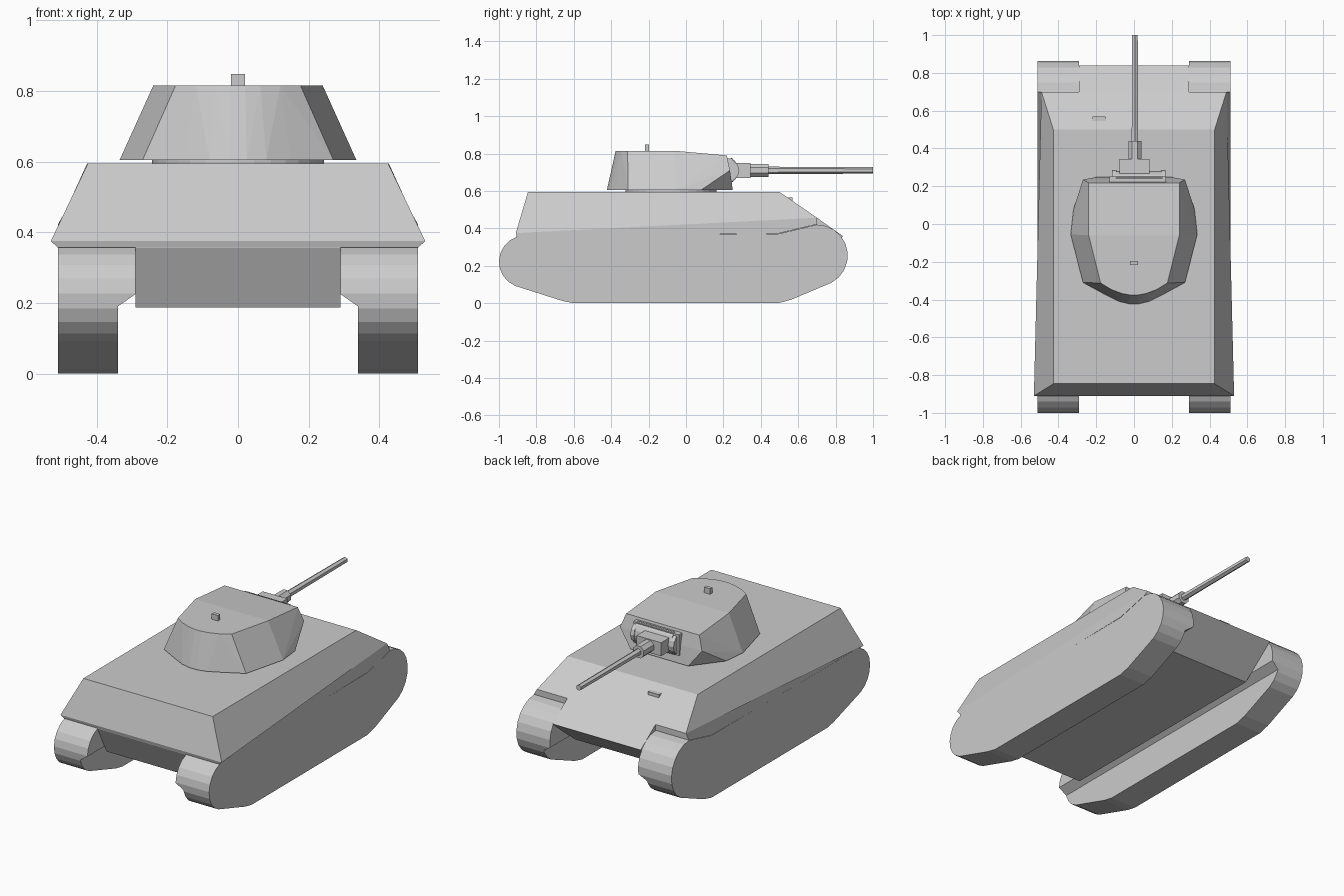
import bpy, bmesh, math
from mathutils import Vector

if "Cube" in bpy.data.objects:
    bpy.data.objects.remove(bpy.data.objects["Cube"])


def make(name, verts, faces=None):
    """Mesh from points: given faces, or their convex hull."""
    bm = bmesh.new()
    vs = [bm.verts.new(v) for v in verts]
    if faces:
        for f in faces:
            bm.faces.new([vs[i] for i in f])
    else:
        res = bmesh.ops.convex_hull(bm, input=vs)
        loose = [v for v in bm.verts if not v.link_faces]
        bmesh.ops.delete(bm, geom=loose, context='VERTS')
        bmesh.ops.dissolve_limit(bm, angle_limit=0.03, verts=bm.verts[:], edges=bm.edges[:])
    bmesh.ops.recalc_face_normals(bm, faces=bm.faces[:])
    me = bpy.data.meshes.new(name)
    bm.to_mesh(me)
    bm.free()
    ob = bpy.data.objects.new(name, me)
    bpy.context.collection.objects.link(ob)
    return ob


def prism(name, profile, a, b, axis='X'):
    """Extrude a closed profile: (y, z) along X or (x, z) along Y."""
    n = len(profile)
    place = (lambda t, p: (t, p[0], p[1])) if axis == 'X' else (lambda t, p: (p[0], t, p[1]))
    verts = [place(t, p) for t in (a, b) for p in profile]
    faces = [list(range(n)), list(range(n, 2 * n))]
    faces += [[i, (i + 1) % n, n + (i + 1) % n, n + i] for i in range(n)]
    return make(name, verts, faces)


def box(name, x0, x1, y0, y1, z0, z1):
    return prism(name, [(y0, z0), (y1, z0), (y1, z1), (y0, z1)], x0, x1)


def arc(cy, cz, r, a0, a1, n):
    angles = [math.radians(a0 + (a1 - a0) * i / n) for i in range(n + 1)]
    return [(cy + r * math.cos(a), cz + r * math.sin(a)) for a in angles]


def tube(name, x, z, y0, y1, r0, r1, sides):
    ring = [(math.cos(2 * math.pi * (i + .5) / sides), math.sin(2 * math.pi * (i + .5) / sides))
            for i in range(sides)]
    return make(name, [(x + r * c, y, z + r * s) for y, r in ((y0, r0), (y1, r1)) for c, s in ring])


# Tracks: rounded side profile, with the lower inner side cut back
profile = arc(0.70, 0.255, 0.165, -62, 90, 9) + [(0.49, 0.37)]
profile += arc(-0.86, 0.222, 0.14, 90, 248, 9)
profile += [(-0.66, 0.012), (-0.60, 0), (0.49, 0), (0.56, 0.018)]
track = prism("tracks", profile, 0.29, 0.51)
cutter = prism("track_cutter", [(0.2, -0.1), (0.34, -0.1), (0.34, 0.19), (0.29, 0.225), (0.2, 0.288)],
               -1.2, 1.2, 'Y')
cutter.hide_render = True
cut = track.modifiers.new("cut", 'BOOLEAN')
cut.operation = 'DIFFERENCE'
cut.object = cutter
cut.solver = 'EXACT'
bpy.context.view_layer.objects.active = track
bpy.ops.object.modifier_apply(modifier="cut")
bpy.data.objects.remove(cutter)
mirror = track.modifiers.new("mirror", 'MIRROR')
mirror.use_axis[0] = True

# Upper hull: sloped sides, rear plate and front plate
half = [(0.425, -0.845, 0.595), (0.427, 0.50, 0.595),
        (0.53, -0.91, 0.375), (0.49, 0.70, 0.457),
        (0.51, -0.905, 0.357), (0.51, 0.49, 0.372), (0.51, 0.70, 0.422)]
verts = half + [(-x, y, z) for x, y, z in half]
faces = [[0, 1, 8, 7], [0, 2, 9, 7], [1, 3, 10, 8], [3, 6, 13, 10],
         [2, 4, 11, 9], [4, 5, 12, 11], [5, 6, 13, 12]]
for o in (0, 7):
    faces += [[o, o + 1, o + 3, o + 2], [o + 2, o + 3, o + 6, o + 5, o + 4]]
make("upper_hull", verts, faces)

# Lower hull between the tracks
prism("lower_hull", [(-0.905, 0.375), (-0.905, 0.355), (-0.82, 0.187), (0.63, 0.187),
                     (0.84, 0.358), (0.70, 0.457)], -0.29, 0.29)

# Vision block on the front plate
box("vision_block", -0.22, -0.15, 0.545, 0.57, 0.52, 0.565)

# Turret ring
bpy.ops.mesh.primitive_cylinder_add(vertices=32, radius=0.243, depth=0.03, location=(0, -0.08, 0.597))
bpy.context.object.name = "turret_ring"

# Turret: faceted convex shell with rounded rear
side = [(0.19, 0.25, 0.605), (0.32, 0.08, 0.605), (0.335, -0.055, 0.605), (0.27, -0.31, 0.605),
        (0.27, 0.235, 0.71), (0.24, 0.218, 0.79), (0.24, -0.04, 0.813), (0.24, -0.06, 0.815),
        (0.177, -0.312, 0.815)]
for x, yb, yt in ((0.15, -0.375, -0.347), (0.08, -0.41, -0.368), (0.025, -0.423, -0.376)):
    side += [(x, yb, 0.605), (x * 0.8, yt, 0.815)]
make("turret", side + [(-x, y, z) for x, y, z in side])

# Roof sight
box("roof_sight", -0.02, 0.02, -0.218, -0.197, 0.80, 0.848)

# Gun mount: back plate, curved shield, central block and side caps
box("mount_plate", -0.13, 0.17, 0.21, 0.252, 0.65, 0.775)
prism("mount_shield", arc(0.20, 0.71, 0.08, -60, 60, 6), -0.095, 0.15)
box("mount_block", -0.078, 0.083, 0.24, 0.345, 0.67, 0.75)
for x in (-0.105, 0.155):
    prism("mount_cap", arc(0.225, 0.71, 0.06, -90, 90, 6), x - 0.012, x + 0.012)

# Gun sleeve and barrel
tube("gun_sleeve", 0.005, 0.71, 0.33, 0.44, 0.038, 0.038, 8)
tube("gun_barrel", 0.005, 0.71, 0.42, 1.0, 0.02, 0.017, 6)
